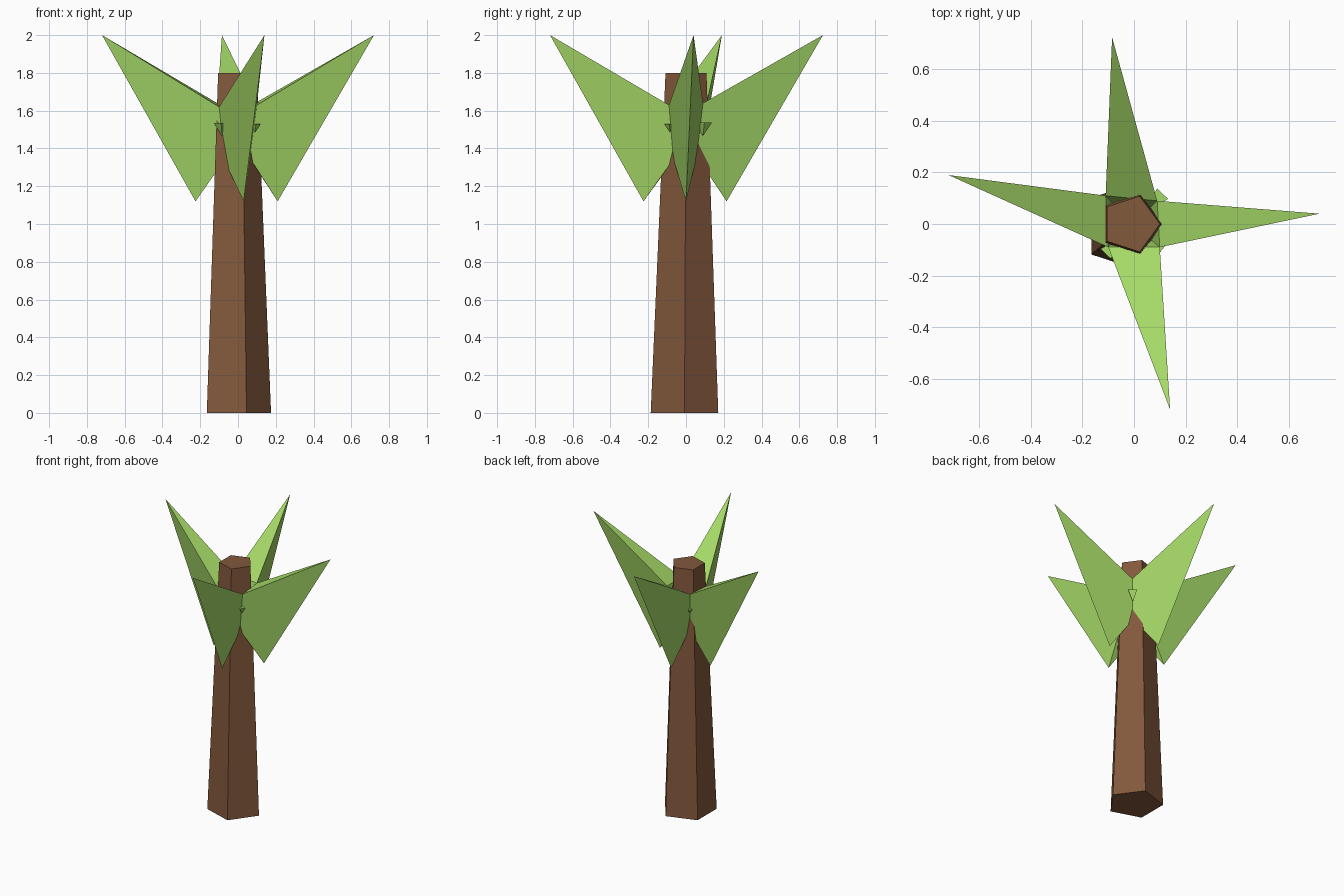
import bpy, bmesh, math
from mathutils import Vector

if "Cube" in bpy.data.objects:
    bpy.data.objects.remove(bpy.data.objects["Cube"])


def material(name, colour):
    m = bpy.data.materials.new(name)
    m.diffuse_color = (*colour, 1)
    m.use_nodes = True
    m.node_tree.nodes["Principled BSDF"].inputs["Base Color"].default_value = m.diffuse_color
    return m


bark = material("bark brown", (0.225, 0.100, 0.045))
leaf = material("leaf green", (0.376, 0.690, 0.135))


def build(name, verts, faces, mat):
    bm = bmesh.new()
    vs = [bm.verts.new(v) for v in verts]
    for f in faces:
        bm.faces.new([vs[i] for i in f])
    bmesh.ops.recalc_face_normals(bm, faces=bm.faces)
    mesh = bpy.data.meshes.new(name)
    bm.to_mesh(mesh)
    bm.free()
    mesh.materials.append(mat)
    ob = bpy.data.objects.new(name, mesh)
    bpy.context.collection.objects.link(ob)
    return ob


# Tapered five-sided trunk
def ring(cx, cy, r, z):
    return [(cx + r * math.cos(i * math.tau / 5), cy + r * math.sin(i * math.tau / 5), z)
            for i in range(5)]


sides = [(i, (i + 1) % 5, (i + 1) % 5 + 5, i + 5) for i in range(5)]
build("trunk", ring(-0.013, -0.008, 0.188, 0) + ring(-0.013, 0, 0.114, 1.8),
      sides + [(4, 3, 2, 1, 0), (5, 6, 7, 8, 9)], bark)

# Crown corners shared by neighbouring fronds
front_right = Vector((0.10, -0.09, 1.63))
back_right = Vector((0.09, 0.09, 1.64))
back_left = Vector((-0.11, 0.11, 1.64))
front_left = Vector((-0.10, -0.09, 1.62))


# Keeled frond: flat top, two flanks meeting in a ridge, root buried in the trunk
def frond(name, tip, keel, a, b):
    tip, keel = Vector((*tip, 2.0)), Vector((*keel, 1.12))
    root_a, root_b = [tip + 0.844 * (p - tip) + 0.327 * (keel - tip) for p in (a, b)]
    build(name, [tip, a, b, keel, root_a, root_b],
          [(0, 1, 4, 3), (0, 3, 5, 2), (0, 2, 1), (3, 4, 5), (1, 2, 5, 4)], leaf)


frond("right_frond", (0.72, 0.04), (0.21, 0.0), front_right, back_right)
frond("back_frond", (-0.085, 0.725), (-0.03, 0.215), back_right, back_left)
frond("left_frond", (-0.72, 0.19), (-0.225, 0.04), back_left, front_left)
frond("front_frond", (0.14, -0.72), (0.03, -0.225), front_left, front_right)


# Small buds poking out of the seams between fronds
def bud(name, x, y, size):
    out = Vector((x, y, 0)).normalized()
    side = Vector((-out.y, out.x, 0))
    c = Vector((x, y, 1.52))
    up = Vector((0, 0, size))
    verts = [c + out * size * 0.9 + side * size * 0.7 + up * 0.4,
             c + out * size * 0.9 - side * size * 0.7 + up * 0.4,
             c - up * 1.3, c - out * size * 1.5 + up * 0.4]
    build(name, verts, [(0, 1, 2), (0, 3, 1), (1, 3, 2), (2, 3, 0)], leaf)


bud("front_right_bud", 0.09, -0.085, 0.026)
bud("back_right_bud", 0.085, 0.09, 0.042)
bud("back_left_bud", -0.10, 0.10, 0.02)
bud("front_left_bud", -0.085, -0.09, 0.04)
